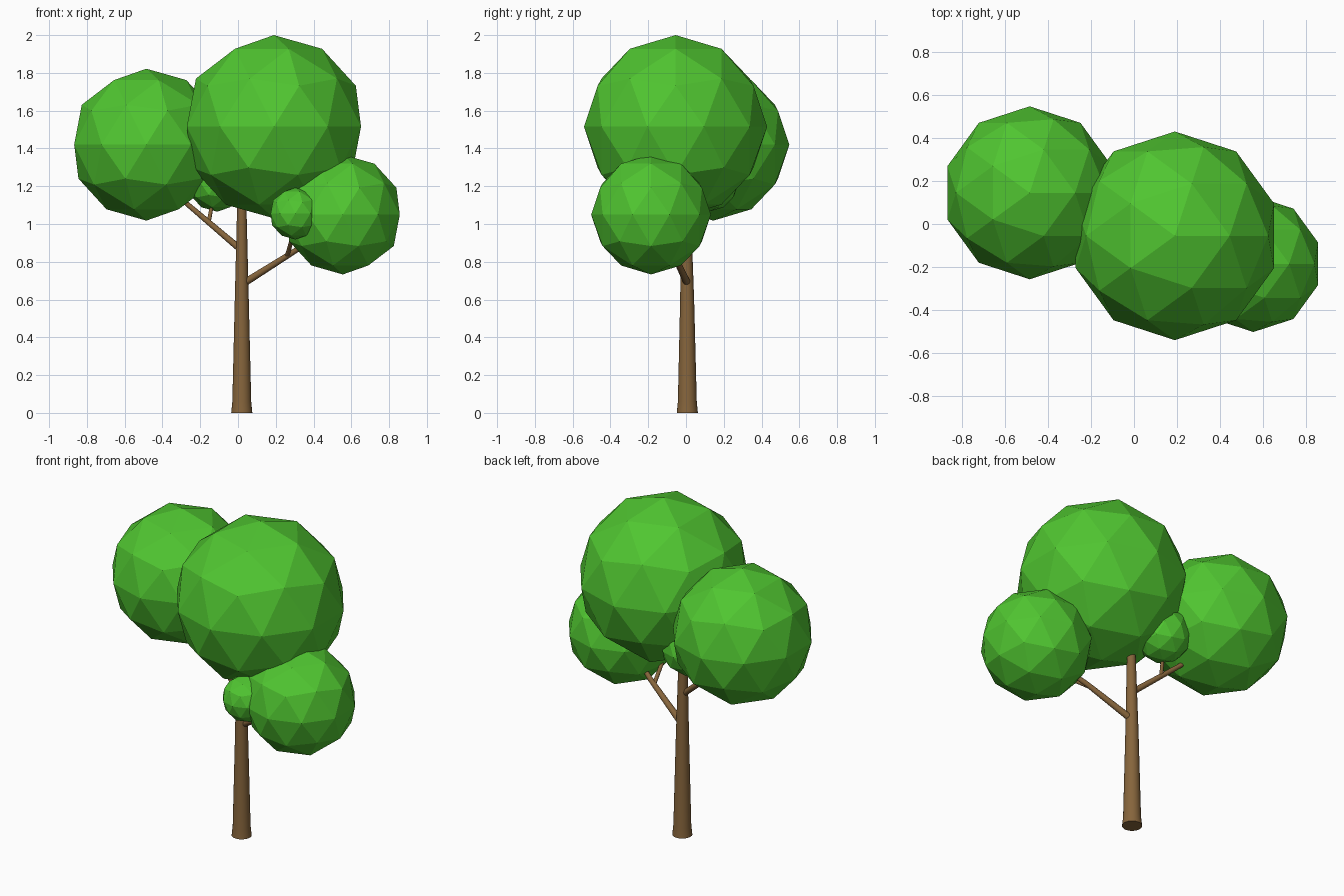
import bpy, bmesh, math
from mathutils import Vector

if "Cube" in bpy.data.objects:
    bpy.data.objects.remove(bpy.data.objects["Cube"])


def material(name, rgb):
    m = bpy.data.materials.new(name)
    m.diffuse_color = (*rgb, 1)
    m.use_nodes = True
    m.node_tree.nodes["Principled BSDF"].inputs["Base Color"].default_value = m.diffuse_color
    return m


BARK = material("bark", (0.24, 0.13, 0.045))
LEAF = material("leaf", (0.08, 0.56, 0.03))


def limb(name, path, sides=16):
    """Tapered round limb through (x, y, z, radius) points, capped at both ends."""
    bm = bmesh.new()
    pts = [Vector(p[:3]) for p in path]
    rings = []
    for i, p in enumerate(path):
        d = pts[min(i + 1, len(pts) - 1)] - pts[max(i - 1, 0)]
        q = Vector((0, 0, 1)).rotation_difference(d.normalized())
        ring = []
        for k in range(sides):
            a = 2 * math.pi * k / sides
            offset = q @ Vector((math.cos(a), math.sin(a), 0)) * p[3]
            ring.append(bm.verts.new(pts[i] + offset))
        rings.append(ring)
    for lo, hi in zip(rings, rings[1:]):
        for k in range(sides):
            n = (k + 1) % sides
            bm.faces.new((lo[k], lo[n], hi[n], hi[k]))
    bm.faces.new(rings[0][::-1])
    bm.faces.new(rings[-1])
    me = bpy.data.meshes.new(name)
    bm.to_mesh(me)
    bm.free()
    me.materials.append(BARK)
    ob = bpy.data.objects.new(name, me)
    bpy.context.collection.objects.link(ob)
    bpy.ops.object.select_all(action='DESELECT')
    ob.select_set(True)
    bpy.context.view_layer.objects.active = ob
    bpy.ops.object.shade_smooth_by_angle(angle=math.radians(40))


def crown(name, centre, radius):
    """Faceted ball of leaves."""
    bpy.ops.mesh.primitive_ico_sphere_add(subdivisions=2, radius=radius, location=centre)
    ob = bpy.context.object
    ob.name = name
    ob.data.materials.append(LEAF)


# Trunk with a slightly flared foot
limb("trunk", [(0.02, 0.007, 0, 0.056), (0.02, 0.007, 0.06, 0.050),
               (0.02, 0.006, 0.6, 0.037), (0.02, 0, 1.12, 0.024)], 24)

# Main branches and their twigs
limb("left_branch", [(0.02, 0, 0.86, 0.018), (-0.28, 0.085, 1.115, 0.013),
                     (-0.40, 0.12, 1.22, 0.010)])
limb("left_twig", [(-0.155, 0.05, 1.01, 0.011), (-0.14, 0.08, 1.09, 0.010),
                   (-0.12, 0.11, 1.17, 0.008)])
limb("right_branch", [(0.02, 0.01, 0.68, 0.020), (0.29, -0.07, 0.85, 0.015),
                      (0.48, -0.15, 0.97, 0.011)])
limb("right_twig", [(0.26, -0.06, 0.83, 0.012), (0.285, -0.18, 0.92, 0.011),
                    (0.30, -0.30, 1.01, 0.008)])

# Leaf balls
crown("top_foliage", (0.19, -0.055, 1.515), 0.485)
crown("left_foliage", (-0.485, 0.145, 1.42), 0.402)
crown("right_foliage", (0.555, -0.185, 1.05), 0.317)
crown("small_front_foliage", (0.303, -0.35, 1.055), 0.137)
crown("small_back_foliage", (-0.11, 0.12, 1.225), 0.16)
